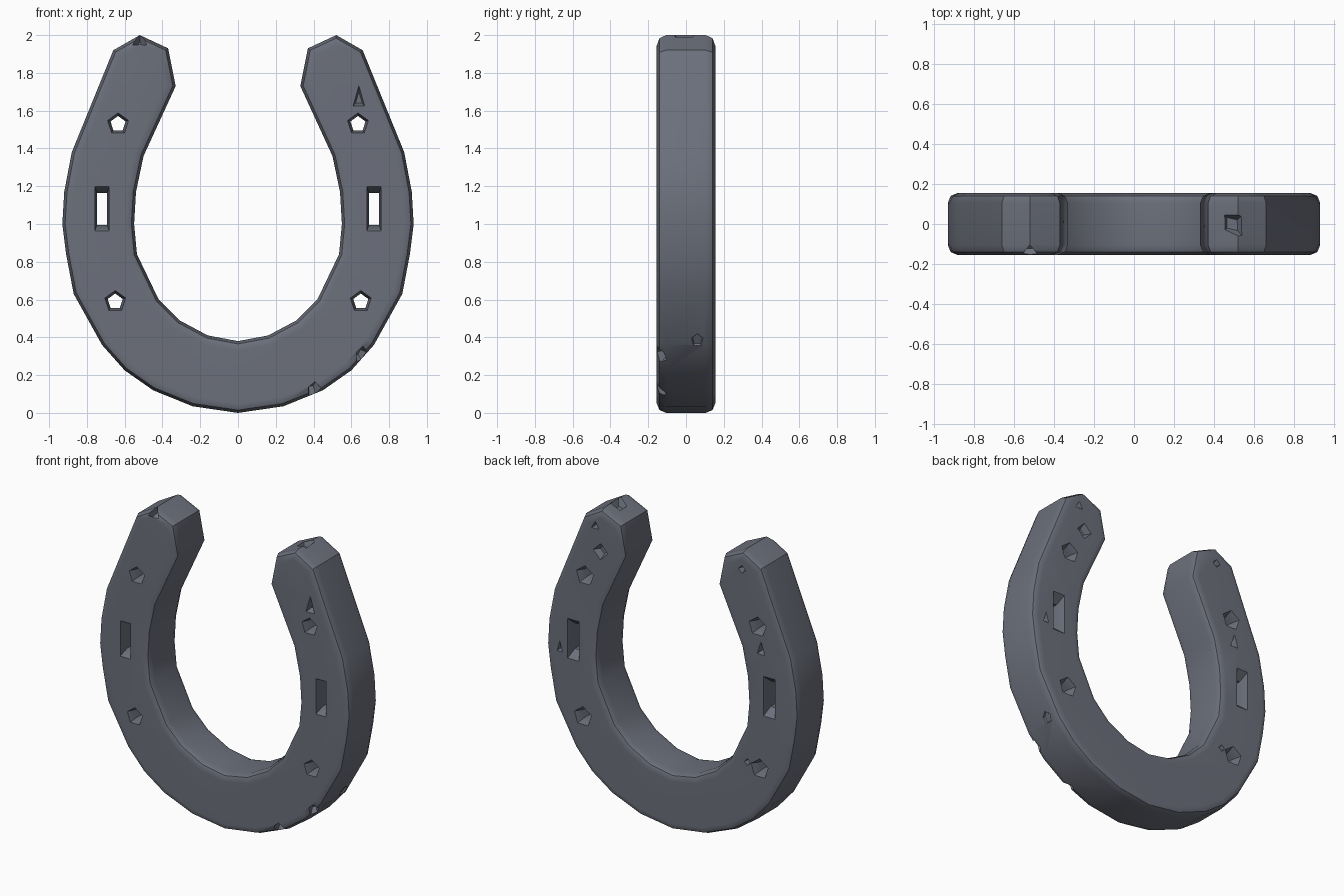
import bpy, bmesh, math
from mathutils import Vector, Matrix

if "Cube" in bpy.data.objects:
    bpy.data.objects.remove(bpy.data.objects["Cube"])

HALF = 0.155  # half the thickness

iron = bpy.data.materials.new("blue grey iron")
iron.use_nodes = True
colour = (0.15, 0.163, 0.2, 1)
iron.diffuse_color = colour
iron.node_tree.nodes["Principled BSDF"].inputs["Base Color"].default_value = colour


def make_object(name, bm):
    bmesh.ops.recalc_face_normals(bm, faces=bm.faces)
    mesh = bpy.data.meshes.new(name)
    bm.to_mesh(mesh)
    bm.free()
    mesh.materials.append(iron)
    ob = bpy.data.objects.new(name, mesh)
    bpy.context.collection.objects.link(ob)
    return ob


# Half outline: outer edge going up, tip, inner edge going down
half = [(0, 0), (.24, .035), (.45, .12), (.6, .225), (.72, .36), (.87, .63),
        (.91, .84), (.93, 1), (.92, 1.17), (.88, 1.38), (.66, 1.92), (.52, 2),
        (.37, 1.93), (.33, 1.73), (.5, 1.36), (.54, 1.17), (.55, 1),
        (.535, .84), (.42, .6), (.31, .49), (.16, .41), (0, .38)]
outline = half + [(-x, z) for x, z in half[-2:0:-1]]

# Shoe body: outline extruded to a slab, both rims chamfered
bm = bmesh.new()
face = bm.faces.new([bm.verts.new((x, -HALF, z)) for x, z in outline])
new = bmesh.ops.extrude_face_region(bm, geom=[face])["geom"]
bmesh.ops.translate(bm, vec=(0, 2 * HALF, 0),
                    verts=[g for g in new if isinstance(g, bmesh.types.BMVert)])
bmesh.ops.recalc_face_normals(bm, faces=bm.faces)
rims = [e for e in bm.edges if abs(e.verts[0].co.y - e.verts[1].co.y) < 0.01]
bmesh.ops.bevel(bm, geom=rims, offset=0.05, segments=2, profile=0.5, affect="EDGES")
shoe = make_object("horseshoe", bm)

# Cutters: nail holes that flare at both faces
bm = bmesh.new()


def nail_hole(shape, cx, cz):
    rings = []
    for y, scale in ((-.2, 1.7), (-.1, 1), (.1, 1), (.2, 2)):
        rings.append([bm.verts.new((cx + x * scale, y, cz + z * scale))
                      for x, z in shape])
    bm.faces.new(rings[0])
    bm.faces.new(rings[-1])
    for a, b in zip(rings, rings[1:]):
        for i in range(len(shape)):
            j = (i + 1) % len(shape)
            bm.faces.new((a[i], a[j], b[j], b[i]))


def chip(spot, direction, radius, stretch=1.0, sides=5, turn=0.0):
    """Shallow tapered pit in the surface, stretched along its local y."""
    aim = Vector(direction).to_track_quat("Z", "Y").to_matrix().to_4x4()
    place = (Matrix.Translation(spot) @ aim @ Matrix.Rotation(turn, 4, "Z")
             @ Matrix.Diagonal((1, stretch, 1, 1)))
    bmesh.ops.create_cone(bm, cap_ends=True, segments=sides, radius1=radius * .5,
                          radius2=radius * 1.3, depth=0.08, matrix=place)


pentagon = [(.042 * math.sin(i * math.tau / 5), .042 * math.cos(i * math.tau / 5))
            for i in range(5)]
slot = [(-.027, -.085), (.027, -.085), (.027, .085), (-.027, .085)]
for side in (-1, 1):
    nail_hole(pentagon, side * .635, 1.53)
    nail_hole(slot, side * .72, 1.08)
    nail_hole(pentagon, side * .65, .59)

# Wear pits: front, tips, outer edge, back
chip((.64, -HALF, 1.66), (0, -1, 0), .04, 2, 3)
chip((-.52, -.14, 1.97), (0, -1, 1), .055, 1, 3)
chip((.49, 0, 1.99), (0, 0, 1), .065, 1.3, 4, .7)
chip((.76, .06, .37), (1, 0, -.6), .055, 1.2)
chip((.65, -.13, .31), (.6, -1, -.6), .035, 1.5)
chip((.4, -.13, .13), (.3, -1, -1), .035, 1.5)
chip((.52, HALF, 1.72), (0, 1, 0), .06, 1, 4)
chip((.56, HALF, 1.88), (0, 1, 0), .035, 1, 3)
chip((.82, HALF, 1.0), (0, 1, 0), .025, 2, 3)
chip((-.52, HALF, 1.88), (0, 1, 0), .03, 1, 4)
chip((-.66, HALF, 1.38), (0, 1, 0), .035, 1.8, 3)
chip((-.56, HALF, .61), (0, 1, 0), .025, 1, 4)
cutter = make_object("hole_cutter", bm)

# Cut the shoe, then discard the cutter
cut = shoe.modifiers.new("holes", "BOOLEAN")
cut.operation = "DIFFERENCE"
cut.solver = "EXACT"
cut.use_self = True
cut.object = cutter
bpy.context.view_layer.update()
bpy.ops.object.select_all(action="DESELECT")
bpy.context.view_layer.objects.active = shoe
shoe.select_set(True)
bpy.ops.object.modifier_apply(modifier="holes")
bpy.data.objects.remove(cutter)

# Smooth rims, crisp holes, flat front and back
bpy.ops.object.shade_smooth_by_angle(angle=math.radians(35))
weighted = shoe.modifiers.new("even shading", "WEIGHTED_NORMAL")
weighted.keep_sharp = True
